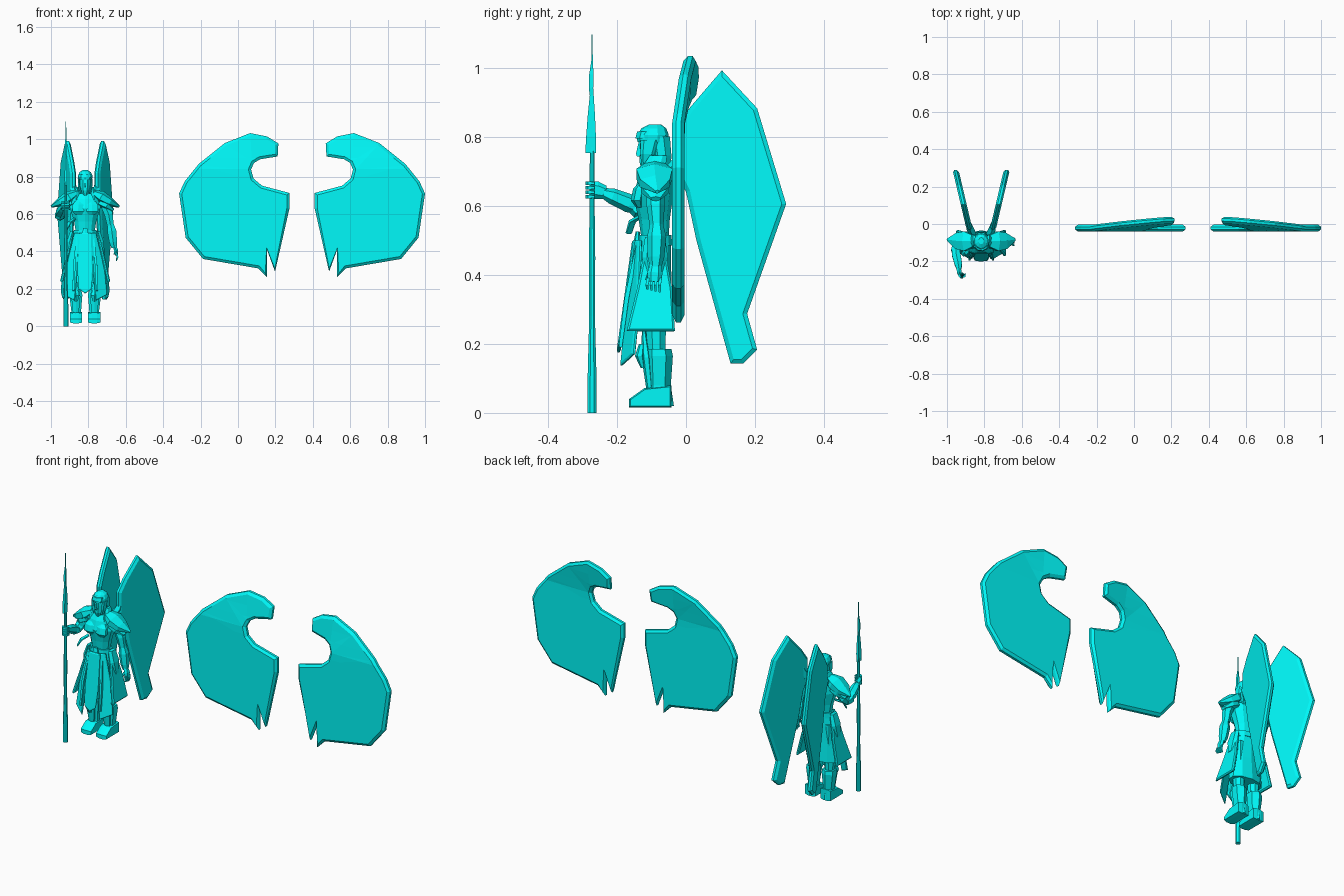
import bpy, bmesh, math
from mathutils import Vector

mat = bpy.data.materials.new("cyan")
mat.diffuse_color = (0.0, 0.95, 0.95, 1)
CX = -0.817            # centre line of the standing figure
Y, Z = Vector((0, 1, 0)), Vector((0, 0, 1))


def finish(name, bm):
    bmesh.ops.recalc_face_normals(bm, faces=bm.faces)
    me = bpy.data.meshes.new(name)
    bm.to_mesh(me)
    bm.free()
    me.materials.append(mat)
    ob = bpy.data.objects.new(name, me)
    bpy.context.collection.objects.link(ob)
    return ob


def tube(name, pts, n=6, ref=Y, s=1, level=False):
    """Skin through stations (x, y, z, radius a, radius b); x is mirrored by s about the figure."""
    bm = bmesh.new()
    P = [Vector(p[:3]) for p in pts]
    rings = []
    for i, p in enumerate(pts):
        t = Z if level else (P[min(i + 1, len(P) - 1)] - P[max(i - 1, 0)]).normalized()
        a = ref.cross(t).normalized()
        b = t.cross(a)
        ring = []
        for k in range(n):
            w = 2 * math.pi * (k + .5) / n
            v = P[i] + a * p[3] * math.cos(w) + b * p[-1] * math.sin(w)
            ring.append(bm.verts.new((CX + s * v.x, v.y, v.z)))
        rings.append(ring)
    for r, q in zip(rings, rings[1:]):
        for k in range(n):
            bm.faces.new((r[k], r[(k + 1) % n], q[(k + 1) % n], q[k]))
    bm.faces.new(rings[0])
    bm.faces.new(rings[-1])
    return finish(name, bm)


def inset(pts, d):
    """Offset a closed 2D outline inwards with limited mitres."""
    area = sum(a[0] * b[1] - b[0] * a[1] for a, b in zip(pts, pts[1:] + pts[:1]))
    out, sg = [], 1 if area > 0 else -1
    for i, p in enumerate(pts):
        p = Vector(p)
        e1 = (p - Vector(pts[i - 1])).normalized()
        e2 = (Vector(pts[(i + 1) % len(pts)]) - p).normalized()
        n1, n2 = Vector((-e1.y, e1.x)) * sg, Vector((-e2.y, e2.x)) * sg
        m = n1 + n2
        out.append(p + m * (d / max(1 + n1.dot(n2), .45)))
    return out


def plate(name, outline, t, c, place, cuts=()):
    """Chamfered slab of half thickness t; place(u, v, w) puts it in space."""
    bm = bmesh.new()
    small = inset(outline, c)
    layers = [(small, -t), (outline, -t * .4), (outline, t * .4), (small, t)]
    rings = [[bm.verts.new((p[0], w, p[1])) for p in o] for o, w in layers]
    n = len(outline)
    for r, q in zip(rings, rings[1:]):
        for k in range(n):
            bm.faces.new((r[k], r[(k + 1) % n], q[(k + 1) % n], q[k]))
    caps = [bm.faces.new(rings[0]), bm.faces.new(rings[-1])]
    bm.normal_update()
    bmesh.ops.triangulate(bm, faces=caps)
    for z in cuts:
        bmesh.ops.bisect_plane(bm, geom=bm.verts[:] + bm.edges[:] + bm.faces[:],
                               plane_co=(0, 0, z), plane_no=(0, 0, 1))
    for v in bm.verts:
        v.co = place(v.co.x, v.co.z, v.co.y)
    return finish(name, bm)


# Pair of large hooked plates, curling back towards the top
hook = [(-.315, .71), (-.285, .775), (-.21, .868), (-.07, .98), (.065, 1.033), (.155, 1.015), (.216, .978),
        (.212, .908), (.118, .893), (.085, .873), (.07, .838), (.083, .79), (.128, .752), (.275, .713), (.275, .63),
        (.198, .292), (.155, .41), (.155, .262), (.107, .31), (-.187, .36), (-.28, .474)]
for s, side in ((1, "left"), (-1, "right")):
    def bend(u, v, w, s=s):
        curl = .15 * max(0, v - .84) + .12 * max(0, u - .02) * min(1, max(0, (v - .8) / .1))
        return (u if s > 0 else .685 - u, -.022 + w + curl, v)
    plate(side + "_hooked_plate", hook, .018, .014, bend, (.8, .84, .9, .96))

# Swept wings on the figure's back
wing = [(.104, .992), (.206, .882), (.29, .605), (.177, .287), (.206, .183), (.166, .143), (.129, .143),
        (.03, .5), (.0, .64), (-.03, .7), (-.03, .82), (.012, .885)]
for s, side in ((1, "left"), (-1, "right")):
    plate(side + "_back_wing", wing, .016, .012,
          lambda u, v, w, s=s: (CX + s * (.062 + .235 * (u + .03) + w), u, v))
    tube(side + "_wing_bracket", [(.04, -.06, .68, .02, .02), (.06, -.02, .72, .02, .025), (.07, .02, .8, .01, .012)], 5, s=s)

# Torso and muscles
tube("torso", [(0, -.09, .47, .062, .045), (0, -.09, .51, .054, .04), (0, -.092, .56, .062, .045),
               (0, -.095, .63, .085, .058), (0, -.09, .68, .085, .048), (0, -.088, .71, .045, .034)], 10, level=True)
tube("neck", [(0, -.088, .69, .03, .03), (0, -.095, .76, .025, .028)], 8, level=True)
tube("belt", [(0, -.09, .485, .066, .05), (0, -.09, .515, .064, .048)], 10, level=True)
tube("belt_buckle", [(0, -.14, .47, .012, .008), (0, -.142, .495, .02, .01), (0, -.14, .525, .012, .006)], 6, level=True)
for s in (1, -1):
    tube("chest_muscle", [(.034, -.135, .595, .02, .01), (.038, -.142, .615, .036, .018),
                          (.036, -.135, .65, .036, .018), (.03, -.115, .68, .02, .008)], 6, s=s, level=True)

# Hooded head
tube("face", [(0, -.108, .70, .014, .02), (0, -.105, .725, .027, .032), (0, -.1, .765, .032, .036),
              (0, -.1, .8, .03, .034)], 8, level=True)
tube("nose", [(0, -.136, .742, .007, .008), (0, -.138, .75, .007, .01), (0, -.134, .785, .004, .004)], 4, level=True)
tube("helmet_cap", [(0, -.096, .785, .039, .045), (0, -.096, .805, .041, .046), (0, -.093, .824, .032, .036),
                    (0, -.09, .835, .014, .018)], 10, level=True)
tube("helmet_brim", [(0, -.125, .795, .036, .022), (0, -.12, .815, .033, .022)], 7, level=True)
tube("hood_back", [(0, -.07, .7, .04, .028), (0, -.07, .745, .036, .03), (0, -.078, .8, .037, .034)], 8, level=True)
for s in (1, -1):
    tube("cheek_guard", [(.022, -.115, .715, .007, .014), (.033, -.112, .75, .007, .022),
                         (.035, -.105, .79, .006, .028)], 5, s=s, level=True)
    tube("collar", [(.05, -.09, .675, .035, .045), (.045, -.09, .72, .014, .032), (.038, -.08, .745, .008, .025)],
         6, s=s, level=True)

# Layered shoulder guards
for s in (1, -1):
    tube("shoulder_guard", [(.045, -.09, .715, .036, .016), (.085, -.092, .692, .06, .034),
                            (.13, -.09, .665, .05, .026), (.182, -.083, .64, .006, .006)], 6, Z, s)
    tube("lower_shoulder_guard", [(.075, -.09, .665, .042, .025), (.115, -.09, .645, .046, .022),
                                  (.15, -.088, .62, .016, .008)], 6, Z, s)

# Hanging arm and hand
tube("left_upper_arm", [(.1, -.09, .66, .026), (.125, -.088, .6, .026), (.135, -.085, .54, .02)], 6)
tube("left_forearm", [(.135, -.085, .55, .018), (.142, -.085, .51, .028), (.15, -.087, .45, .024),
                      (.155, -.088, .42, .016)], 6)
tube("left_hand", [(.156, -.088, .43, .011, .016), (.166, -.09, .405, .012, .022), (.168, -.092, .38, .01, .02)], 6)
for k in range(4):
    y = -.074 - .012 * k
    tube("left_finger", [(.168, y, .39, .006), (.173, y - .003, .37, .006), (.166, y - .002, .35 + .003 * k, .004)], 4)
tube("left_thumb", [(.16, -.105, .41, .007), (.155, -.116, .385, .004)], 4)

# Raised arm gripping the spear
SX = -.103
tube("right_upper_arm", [(-.1, -.09, .66, .026), (-.125, -.1, .61, .027), (-.135, -.125, .585, .022)], 6)
tube("right_elbow", [(-.134, -.11, .585, .022), (-.136, -.14, .592, .028), (-.134, -.16, .605, .02)], 6, Z)
tube("right_forearm", [(-.135, -.135, .593, .02), (-.133, -.165, .607, .027), (-.122, -.215, .628, .023),
                       (-.118, -.24, .637, .015)], 6, Z)
tube("right_hand", [(-.12, -.235, .638, .014, .02), (-.117, -.26, .645, .014, .026), (-.112, -.277, .647, .01, .022)], 6, Z)
for k in range(4):
    z = .626 + .013 * k
    tube("right_finger", [(-.122, -.27, z, .007), (-.108, -.286, z, .007), (-.088, -.28, z, .007),
                          (-.085, -.264, z, .005)], 4, Z)

# Spear with leaf blade
tube("spear_shaft", [(SX, -.272, 0, .014), (SX, -.272, .1, .014), (SX, -.272, .28, .009), (SX, -.272, .45, .01),
                     (SX, -.272, .6, .008), (SX, -.272, .77, .007)], 8, level=True)
tube("spear_blade", [(SX, -.276, .752, .008, .022), (SX, -.275, .8, .01, .02), (SX, -.274, .86, .008, .015),
                     (SX, -.273, .92, .005, .008), (SX, -.275, .94, .008, .009), (SX, -.274, .98, .007, .009),
                     (SX, -.272, 1.02, .003, .003), (SX, -.272, 1.096, .002, .002)], 4, level=True)

# Skirt, long front panels and side cloths
tube("skirt", [(0, -.092, .235, .1, .058), (0, -.092, .36, .09, .05), (0, -.09, .5, .062, .046)], 10, level=True)
drape = lambda u, v, w: (CX + u, -.15 - .14 * (.5 - v) + w, v)
plate("front_tabard", [(-.036, .5), (.036, .5), (.042, .3), (.035, .2), (0, .175), (-.035, .2), (-.042, .3)],
      .006, .006, drape)
for s in (1, -1):
    plate("front_coat_panel", [(.028, .5), (.058, .5), (.105, .3), (.118, .17), (.09, .155), (.055, .137), (.048, .2), (.04, .3)],
          .006, .005, lambda u, v, w, s=s: (CX + s * u, -.135 - .15 * (.5 - v) + .5 * (u - .05) + w, v))
    plate("side_coat_panel", [(-.115, .5), (-.065, .5), (-.04, .36), (-.032, .237), (-.172, .237), (-.142, .36)],
          .009, .006, lambda u, v, w, s=s: (CX + s * (.068 + .22 * (.5 - v) + w), u, v))
    tube("hip_plate", [(.07, -.09, .51, .012, .03), (.088, -.09, .45, .014, .04), (.1, -.09, .385, .006, .02)],
         5, s=s, level=True)
    tube("coat_fold", [(.042, -.14, .49, .006), (.058, -.172, .33, .009), (.063, -.19, .19, .007)], 4, s=s)
# Sash tail blown forward at the right hip
tube("sash_tail", [(-.06, -.12, .575, .014, .006), (-.085, -.155, .555, .016, .006), (-.1, -.166, .52, .012, .004)], 5, Z)

# Legs, knee guards and boots
for s in (1, -1):
    tube("thigh", [(.05, -.09, .45, .04), (.048, -.088, .28, .034), (.048, -.085, .16, .026)], 8, s=s, level=True)
    tube("boot_shaft", [(.048, -.075, .02, .033, .04), (.048, -.078, .08, .03, .034), (.05, -.078, .165, .04, .04),
                        (.05, -.08, .185, .038, .038)], 6, s=s, level=True)
    tube("shin_guard", [(.05, -.105, .07, .018, .01), (.05, -.115, .16, .028, .014), (.05, -.122, .235, .008, .006)],
         6, s=s, level=True)
    tube("knee_guard", [(.05, -.125, .13, .01, .006), (.05, -.134, .165, .022, .014), (.05, -.128, .2, .012, .008)],
         6, s=s, level=True)
    plate("boot_foot", [(-.165, .016), (-.165, .04), (-.12, .072), (-.042, .08), (-.042, .016)], .033, .004,
          lambda u, v, w, s=s: (CX + s * (.049 + w), u, v))
